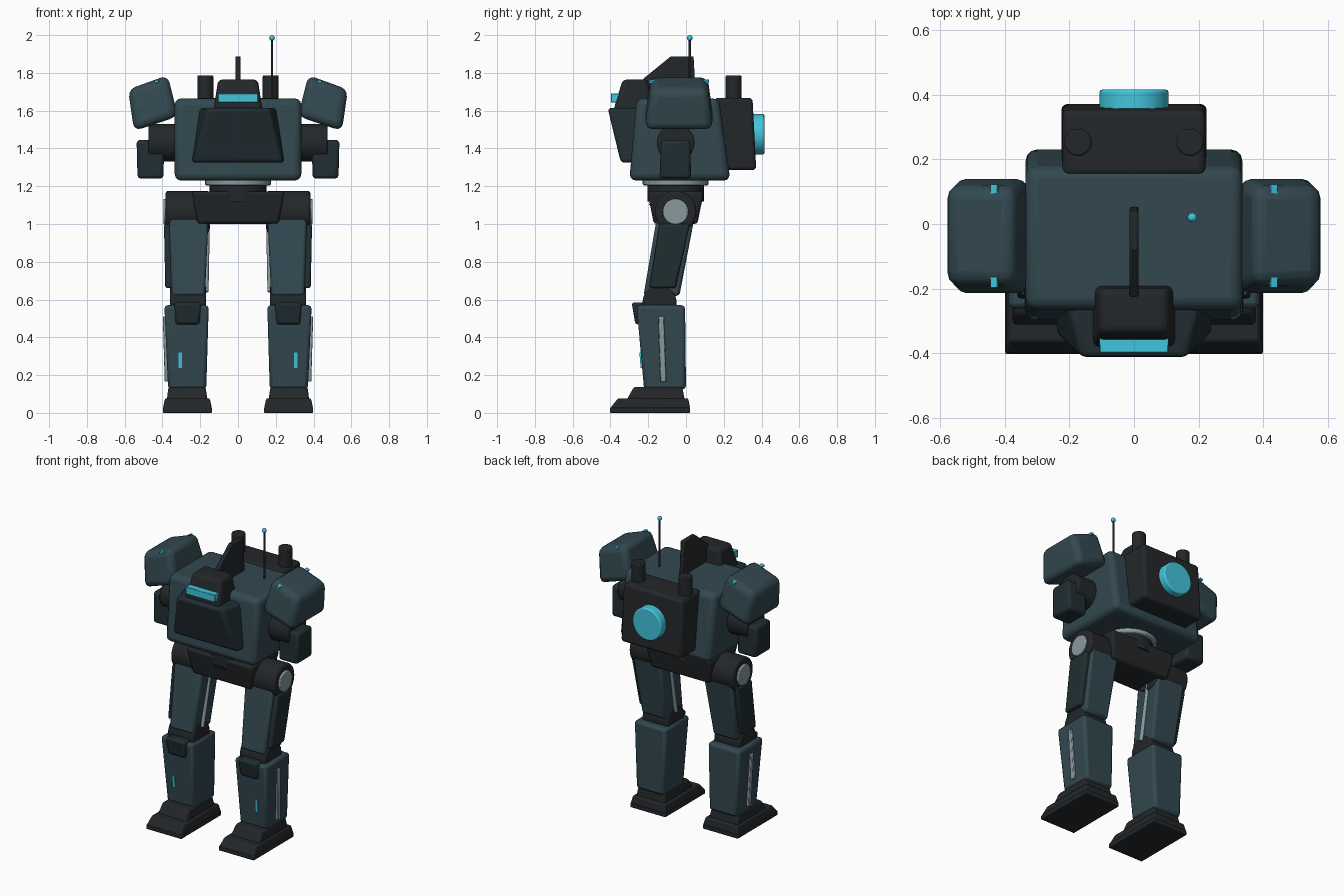
import bpy, bmesh, math
from mathutils import Vector, Matrix

if "Cube" in bpy.data.objects:
    bpy.data.objects.remove(bpy.data.objects["Cube"])


def make_mat(name, rgb):
    m = bpy.data.materials.new(name)
    m.diffuse_color = (*rgb, 1)
    m.use_nodes = True
    m.node_tree.nodes["Principled BSDF"].inputs["Base Color"].default_value = m.diffuse_color
    return m


ARMOR = make_mat("armor_teal", (0.032, 0.065, 0.08))
DARK = make_mat("frame_dark", (0.017, 0.02, 0.023))
PANEL = make_mat("panel_dark_teal", (0.015, 0.027, 0.032))
STEEL = make_mat("steel", (0.25, 0.32, 0.34))
GLOW = make_mat("glow_cyan", (0.055, 0.56, 0.72))


def finish(name, bm, mat, bevel=0.0, seg=3):
    """Turn a bmesh into a bevelled, edge-smoothed object."""
    bmesh.ops.recalc_face_normals(bm, faces=bm.faces[:])
    me = bpy.data.meshes.new(name)
    bm.to_mesh(me)
    bm.free()
    ob = bpy.data.objects.new(name, me)
    bpy.context.collection.objects.link(ob)
    me.materials.append(mat)
    if bevel:
        mod = ob.modifiers.new("Bevel", 'BEVEL')
        mod.width, mod.segments, mod.limit_method = bevel, seg, 'ANGLE'
        mod.angle_limit = math.radians(40)
    bpy.ops.object.select_all(action='DESELECT')
    ob.select_set(True)
    bpy.context.view_layer.objects.active = ob
    bpy.ops.object.shade_smooth_by_angle(angle=math.radians(35))
    return ob


def loft(name, a, b, mat, bevel=0.0, seg=3):
    """Solid between two point loops of equal length."""
    bm = bmesh.new()
    va, vb = [bm.verts.new(p) for p in a], [bm.verts.new(p) for p in b]
    n = len(a)
    bm.faces.new(va)
    bm.faces.new(vb[::-1])
    for i in range(n):
        bm.faces.new((va[i], vb[i], vb[(i + 1) % n], va[(i + 1) % n]))
    return finish(name, bm, mat, bevel, seg)


def block(name, z0, lo, z1, hi, mat, bevel=0.012, seg=2, s=1):
    """Tapered box; lo and hi are (x0, x1, y0, y1) at heights z0 and z1."""
    def loop(r, z):
        x0, x1, y0, y1 = r
        return [(s * x, y, z) for x, y in ((x0, y0), (x1, y0), (x1, y1), (x0, y1))]
    return loft(name, loop(lo, z0), loop(hi, z1), mat, bevel, seg)


def rod(name, p, q, r, mat, bevel=0.0, sides=32, s=1):
    """Cylinder from p to q."""
    p, q = Vector((s * p[0], *p[1:])), Vector((s * q[0], *q[1:]))
    d = q - p
    bm = bmesh.new()
    bmesh.ops.create_cone(bm, cap_ends=True, segments=sides, radius1=r, radius2=r, depth=d.length,
                          matrix=Matrix.Translation((p + q) / 2) @ d.to_track_quat('Z', 'Y').to_matrix().to_4x4())
    return finish(name, bm, mat, bevel, 2)


# Torso and chest
block("torso", 1.23, (-.335, .335, -.30, .235), 1.665, (-.335, .335, -.262, .175), ARMOR, .035, 3)
loft("chest_plate",
     [(-.24, -.345, 1.325), (.24, -.345, 1.325), (.165, -.415, 1.615), (-.165, -.415, 1.615)],
     [(-.25, -.25, 1.325), (.25, -.25, 1.325), (.205, -.25, 1.615), (-.205, -.25, 1.615)],
     PANEL, .02, 3)

# Head, visor and crest
block("head", 1.60, (-.13, .13, -.385, -.185), 1.765, (-.105, .105, -.335, -.20), DARK, .022, 3)
block("visor", 1.643, (-.107, .107, -.398, -.33), 1.692, (-.107, .107, -.398, -.33), GLOW, .003, 1)
crest = [(-.225, 1.62), (-.225, 1.77), (-.08, 1.888), (.04, 1.888), (.055, 1.62)]
loft("crest", [(-.014, y, z) for y, z in crest], [(.014, y, z) for y, z in crest], DARK, .006, 2)

# Antenna
rod("antenna", (.18, .02, 1.64), (.18, .02, 1.985), .006, DARK, sides=12)
bm = bmesh.new()
bmesh.ops.create_uvsphere(bm, u_segments=12, v_segments=8, radius=.015,
                          matrix=Matrix.Translation((.18, .02, 1.985)))
finish("antenna_tip", bm, GLOW)

# Backpack and reactor
block("backpack", 1.285, (-.225, .225, .15, .372), 1.668, (-.22, .22, .15, .352), DARK, .02, 3)
rod("reactor", (0, .32, 1.475), (0, .415, 1.475), .107, GLOW, .008, 40)

# Waist and pelvis
rod("waist_ring", (0, -.055, 1.205), (0, -.055, 1.24), .174, STEEL, .006, 40)
rod("waist_core", (0, -.055, 1.12), (0, -.055, 1.22), .15, DARK)
block("pelvis", 1.0, (-.215, .215, -.17, .06), 1.172, (-.245, .245, -.205, .095), DARK, .015)
block("pelvis_slot", 1.1, (-.04, .04, -.197, -.15), 1.107, (-.04, .04, -.197, -.15), DARK, 0)

for s, side in ((1, "left"), (-1, "right")):
    def n(part):
        return f"{side}_{part}"

    # Exhaust stack
    rod(n("exhaust"), (.173, .252, 1.55), (.173, .252, 1.787), .042, DARK, .006, s=s)

    # Shoulder armour, tilted, narrower at the top
    top = [(.372, 1.788), (.582, 1.712)]
    bot = [(.318, 1.57), (.55, 1.492)]
    loft(n("shoulder_armor"),
         [(s * x, y, z) for (x, z), y in zip(bot + bot[::-1], (-.22, -.22, .145, .145))],
         [(s * x, y, z) for (x, z), y in zip(top + top[::-1], (-.185, -.185, .115, .115))],
         ARMOR, .04, 3)
    light = [(.419, 1.752), (.439, 1.745), (.443, 1.757), (.423, 1.764)]
    loft(n("shoulder_lights"), [(s * x, -.197, z) for x, z in light],
         [(s * x, .122, z) for x, z in light], GLOW)

    # Arm
    rod(n("upper_arm"), (.25, -.055, 1.43), (.475, -.055, 1.43), .1, DARK, .01, s=s)
    block(n("forearm"), 1.24, (.395, .532, -.14, .027), 1.445, (.39, .537, -.132, .022),
          PANEL, .018, s=s)

    # Hip
    rod(n("hip_joint"), (.15, -.055, 1.065), (.383, -.055, 1.065), .11, DARK, .012, s=s)
    rod(n("hip_cap"), (.36, -.055, 1.065), (.395, -.055, 1.065), .068, STEEL, .006, s=s)

    # Thigh with outer panel and inner piston
    block(n("thigh"), .62, (.175, .352, -.225, -.035), 1.06, (.155, .365, -.15, .05),
          ARMOR, .015, s=s)
    block(n("thigh_panel"), .66, (.33, .385, -.195, -.055), 1.0, (.33, .392, -.14, .02),
          PANEL, .012, s=s)
    rod(n("thigh_piston"), (.17, -.135, .64), (.163, -.06, 1.0), .014, STEEL, .003, 16, s)

    # Knee
    rod(n("knee_joint"), (.17, -.14, .585), (.36, -.14, .585), .09, DARK, .01, s=s)
    block(n("knee_cap"), .468, (.205, .33, -.268, -.2), .585, (.195, .337, -.288, -.18),
          PANEL, .014, s=s)

    # Shin with outer strut and front light
    block(n("shin"), .125, (.168, .37, -.222, 0), .57, (.155, .39, -.262, -.005),
          ARMOR, .018, s=s)
    block(n("shin_strut"), .165, (.36, .388, -.135, -.105), .51, (.36, .398, -.147, -.117),
          STEEL, .004, s=s)
    block(n("shin_light"), .238, (.296, .315, -.24, -.2), .32, (.296, .315, -.247, -.2),
          GLOW, 0, s=s)

    # Foot
    block(n("ankle"), .06, (.16, .378, -.32, -.005), .138, (.172, .368, -.275, -.02),
          DARK, .012, s=s)
    sole, mid, toe = (.137, .398, -.402, .022), (.137, .398, -.402, .022), (.15, .386, -.36, .012)
    block(n("foot_sole"), 0, sole, .028, mid, DARK, .005, s=s)
    block(n("foot_top"), .024, mid, .077, toe, DARK, .008, s=s)
